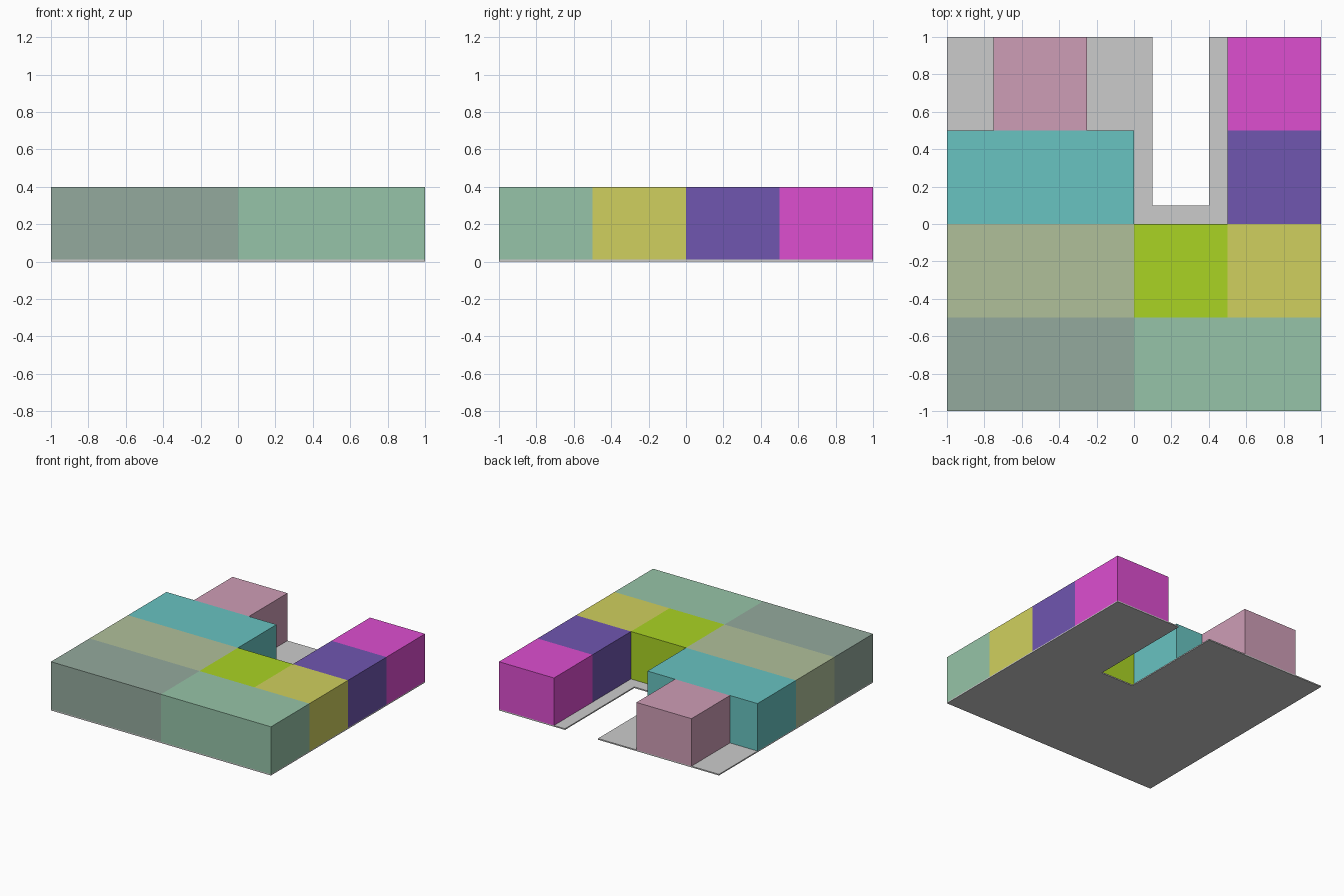
import bpy, bmesh

if "Cube" in bpy.data.objects:
    bpy.data.objects.remove(bpy.data.objects["Cube"])

BASE, TOP = 0.01, 0.40


def linear(c):
    c /= 255
    return c / 12.92 if c <= 0.04045 else ((c + 0.055) / 1.055) ** 2.4


def extrude_outline(name, outline, z0, z1, rgb=None):
    """Prism from a flat outline, optionally coloured."""
    bm = bmesh.new()
    face = bm.faces.new([bm.verts.new((x, y, z0)) for x, y in outline])
    ext = bmesh.ops.extrude_face_region(bm, geom=[face])
    for v in ext["geom"]:
        if isinstance(v, bmesh.types.BMVert):
            v.co.z = z1
    bmesh.ops.recalc_face_normals(bm, faces=bm.faces)
    mesh = bpy.data.meshes.new(name)
    bm.to_mesh(mesh)
    bm.free()
    obj = bpy.data.objects.new(name, mesh)
    bpy.context.collection.objects.link(obj)
    if rgb:
        mat = bpy.data.materials.new(name + "_colour")
        mat.diffuse_color = (*[linear(c) for c in rgb], 1)
        mat.use_nodes = True
        mat.node_tree.nodes["Principled BSDF"].inputs["Base Color"].default_value = mat.diffuse_color
        mesh.materials.append(mat)
    return obj


# Thin floor slab with a slot open to the back
extrude_outline("floor_slab", [(-1, -1), (1, -1), (1, 1), (0.4, 1), (0.4, 0.1),
                               (0.1, 0.1), (0.1, 1), (-1, 1)], 0, BASE)

# Room blocks: x0, x1, y0, y1, colour
rooms = {
    "front_left_room": (-1, 0, -1, -0.5, (148, 170, 157)),
    "front_right_room": (0, 1, -1, -0.5, (150, 196, 168)),
    "middle_left_room": (-1, 0, -0.5, 0, (176, 192, 154)),
    "middle_room": (0, 0.5, -0.5, 0, (170, 212, 36)),
    "middle_right_room": (0.5, 1, -0.5, 0, (208, 208, 94)),
    "left_room": (-1, 0, 0, 0.5, (104, 195, 193)),
    "right_room": (0.5, 1, 0, 0.5, (112, 86, 176)),
    "back_right_room": (0.5, 1, 0.5, 1, (221, 78, 208)),
    "back_left_room": (-0.75, -0.25, 0.5, 1, (206, 157, 182)),
}
for name, (x0, x1, y0, y1, rgb) in rooms.items():
    extrude_outline(name, [(x0, y0), (x1, y0), (x1, y1), (x0, y1)], BASE, TOP, rgb)
